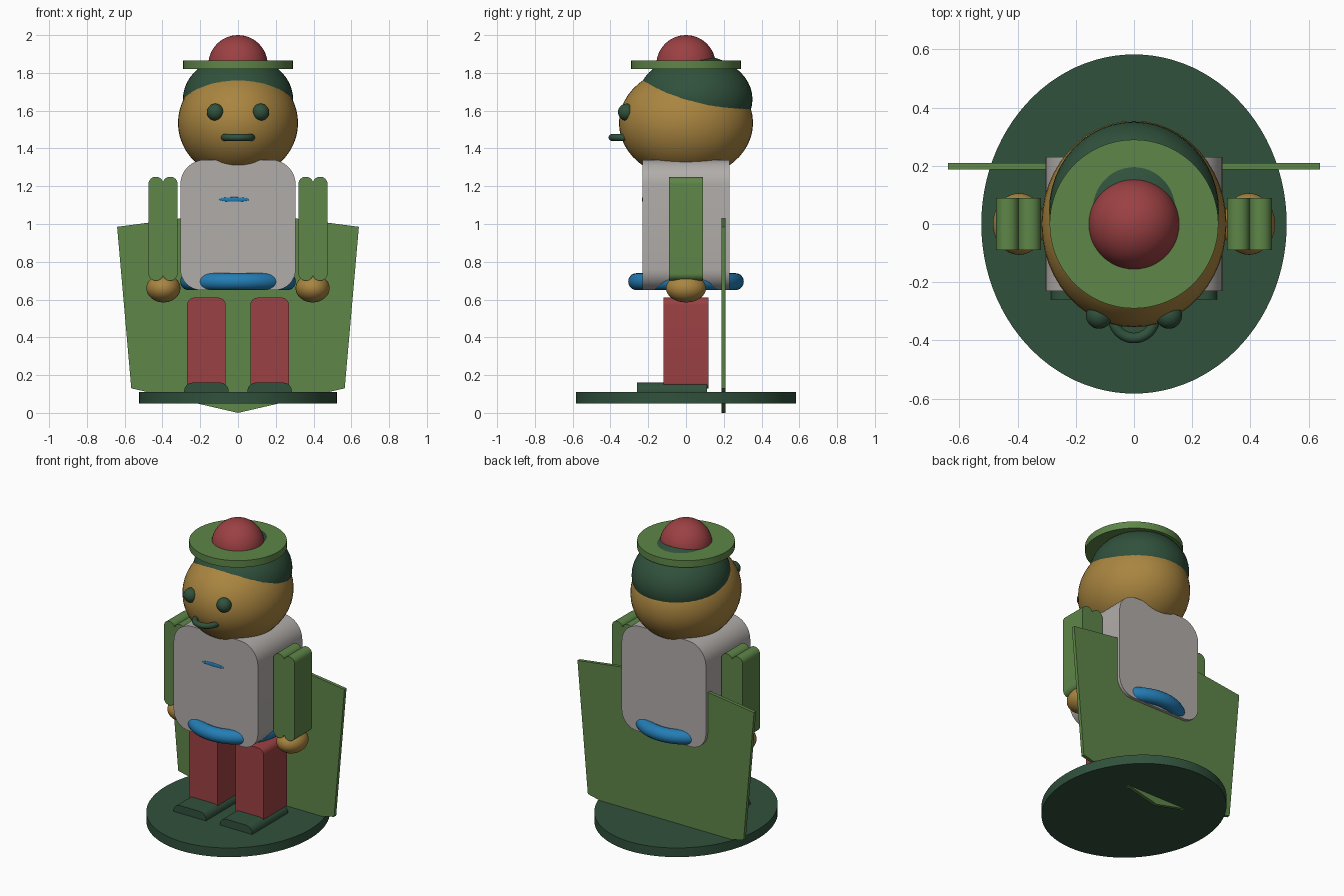
import bpy, bmesh
from math import pi, sin, cos, radians

cube = bpy.data.objects.get("Cube")
if cube:
    bpy.data.objects.remove(cube, do_unlink=True)


def material(name, r, g, b):
    m = bpy.data.materials.new(name)
    m.use_nodes = True
    m.diffuse_color = (r, g, b, 1)
    m.node_tree.nodes["Principled BSDF"].inputs["Base Color"].default_value = (r, g, b, 1)
    return m


olive = material("olive green", 0.112, 0.238, 0.065)
dark = material("dark green", 0.030, 0.082, 0.045)
red = material("brick red", 0.33, 0.052, 0.056)
tan = material("tan skin", 0.40, 0.235, 0.051)
blue = material("belt blue", 0.017, 0.205, 0.46)
grey = material("warm grey", 0.44, 0.415, 0.40)


def finish(obj, name, mat):
    obj.name = obj.data.name = name
    obj.data.materials.append(mat)
    bpy.ops.object.select_all(action="DESELECT")
    obj.select_set(True)
    bpy.context.view_layer.objects.active = obj
    bpy.ops.object.transform_apply(location=False, rotation=False, scale=True)
    bpy.ops.object.shade_smooth_by_angle(angle=radians(35))
    return obj


def ball(name, mat, loc, radii):
    bpy.ops.mesh.primitive_uv_sphere_add(segments=48, ring_count=24, location=loc)
    bpy.context.object.scale = radii
    return finish(bpy.context.object, name, mat)


def disc(name, mat, rx, ry, z0, z1):
    bpy.ops.mesh.primitive_cylinder_add(vertices=96, radius=1, depth=1, location=(0, 0, (z0 + z1) / 2))
    bpy.context.object.scale = (rx, ry, z1 - z0)
    return finish(bpy.context.object, name, mat)


def ring(name, mat, loc, major, minor):
    bpy.ops.mesh.primitive_torus_add(location=loc, major_radius=major, minor_radius=minor,
                                     major_segments=64, minor_segments=20)
    return finish(bpy.context.object, name, mat)


def prism(name, mat, outline, y0, y1):
    """Extrude an x-z outline along y."""
    bm = bmesh.new()
    face = bm.faces.new([bm.verts.new((x, y0, z)) for x, z in outline])
    extruded = bmesh.ops.extrude_face_region(bm, geom=[face])["geom"]
    for v in extruded:
        if isinstance(v, bmesh.types.BMVert):
            v.co.y = y1
    bmesh.ops.recalc_face_normals(bm, faces=bm.faces)
    mesh = bpy.data.meshes.new(name)
    bm.to_mesh(mesh)
    bm.free()
    obj = bpy.data.objects.new(name, mesh)
    bpy.context.collection.objects.link(obj)
    return finish(obj, name, mat)


def rounded(x0, x1, z0, z1, top, bottom, steps=8):
    """Rectangle outline with separate top and bottom corner radii."""
    corners = [(x1 - top, z1 - top, top, 0), (x0 + top, z1 - top, top, 1),
               (x0 + bottom, z0 + bottom, bottom, 2), (x1 - bottom, z0 + bottom, bottom, 3)]
    points = []
    for cx, cz, r, quarter in corners:
        for i in range(steps + 1 if r else 1):
            a = (quarter + i / steps) * pi / 2
            points.append((cx + r * cos(a), cz + r * sin(a)))
    return points


# Stand
disc("base", dark, 0.525, 0.583, 0.05, 0.11)

# Cape: pointed plate behind the body
half = [(0.64, 0.985), (0.565, 0.13)]
cape = [(0, 1.07)] + half + [(0, 0)] + [(-x, z) for x, z in reversed(half)]
prism("cape", olive, cape, 0.188, 0.21)

# Body and belt
prism("torso", grey, rounded(-0.305, 0.305, 0.65, 1.34, 0.13, 0.11), -0.23, 0.23)
ring("belt", blue, (0, 0, 0.695), 0.261, 0.045)
ball("chest_badge", blue, (-0.02, -0.23, 1.13), (0.08, 0.004, 0.012))

# Limbs, both sides
for side, s in (("left", 1), ("right", -1)):
    def mirrored(points):
        return [(s * x, z) for x, z in points]

    prism(side + "_foot", dark, mirrored(rounded(0.05, 0.285, 0.1, 0.16, 0.045, 0)), -0.26, 0.11)
    prism(side + "_leg", red, mirrored(rounded(0.065, 0.27, 0.13, 0.61, 0.04, 0.03)), -0.12, 0.12)
    # Sleeve made of two round-ended halves
    for part, x in (("inner", 0.32), ("outer", 0.396)):
        prism(f"{side}_sleeve_{part}", olive,
              mirrored(rounded(x, x + 0.078, 0.7, 1.25, 0.038, 0.038)), -0.09, 0.09)
    ball(side + "_hand", tan, (s * 0.395, 0, 0.66), (0.09, 0.106, 0.075))
    ball(side + "_eye", dark, (s * 0.12, -0.315, 1.592), (0.045, 0.045, 0.045))

# Head, hair and mouth
ball("head", tan, (0, 0, 1.535), (0.318, 0.355, 0.295))
ball("hair", dark, (0, 0.047, 1.66), (0.292, 0.305, 0.235))
ring("mouth", dark, (0, -0.32, 1.458), 0.072, 0.018)

# Hat
disc("hat_brim", olive, 0.29, 0.29, 1.82, 1.865)
ball("hat_dome", red, (0, 0, 1.843), (0.157, 0.157, 0.157))
